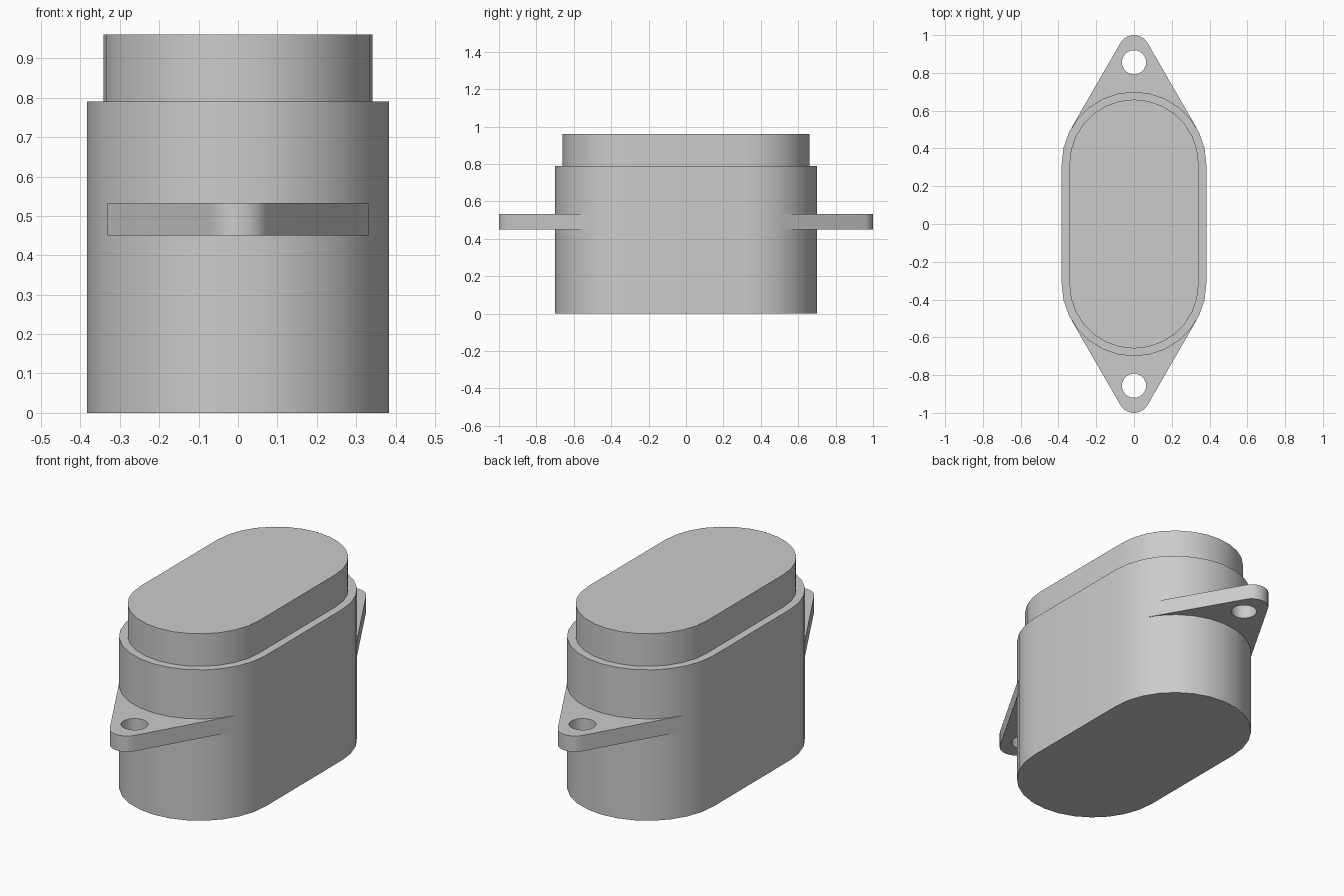
import bpy
import bmesh
from math import sin, cos, radians

if "Cube" in bpy.data.objects:
    bpy.data.objects.remove(bpy.data.objects["Cube"])

grey = bpy.data.materials.new("plain grey")
grey.use_nodes = True
colour = (0.6, 0.6, 0.6, 1)
grey.diffuse_color = colour
grey.node_tree.nodes["Principled BSDF"].inputs["Base Color"].default_value = colour

END_Y = 0.317      # centre of the rounded body ends
BODY_R = 0.383


def arc(cy, r, start, end, steps):
    """Points on a circle centred at (0, cy), both ends included."""
    angles = [radians(start + (end - start) * i / steps) for i in range(steps + 1)]
    return [(r * cos(a), cy + r * sin(a)) for a in angles]


def prism(name, loops, z0, z1):
    """Extrude an outline, with any inner hole loops, from z0 to z1."""
    bm = bmesh.new()
    for loop in loops:
        verts = [bm.verts.new((x, y, z0)) for x, y in loop]
        for a, b in zip(verts, verts[1:] + verts[:1]):
            bm.edges.new((a, b))
    if len(loops) == 1:
        bm.faces.new(bm.verts)
    else:
        bmesh.ops.triangle_fill(bm, edges=bm.edges[:], use_beauty=True)
    out = bmesh.ops.extrude_face_region(bm, geom=bm.faces[:], use_keep_orig=True)
    top = [g for g in out["geom"] if isinstance(g, bmesh.types.BMVert)]
    bmesh.ops.translate(bm, verts=top, vec=(0, 0, z1 - z0))
    bmesh.ops.recalc_face_normals(bm, faces=bm.faces[:])
    mesh = bpy.data.meshes.new(name)
    bm.to_mesh(mesh)
    bm.free()
    mesh.materials.append(grey)
    obj = bpy.data.objects.new(name, mesh)
    bpy.context.collection.objects.link(obj)
    bpy.ops.object.select_all(action="DESELECT")
    obj.select_set(True)
    bpy.context.view_layer.objects.active = obj
    bpy.ops.object.shade_smooth_by_angle(angle=radians(30))
    return obj


def stadium(r):
    return arc(END_Y, r, 0, 180, 14) + arc(-END_Y, r, 180, 360, 14)


# Main housing and the narrower raised cap
prism("housing", [stadium(BODY_R)], 0, 0.79)
prism("raised_cap", [stadium(0.342)], 0.79, 0.96)

# Mounting ears: rounded tip, sides tangent to the housing, screw hole
tip = arc(0.917, 0.083, 30, 150, 10)
tx, ty = BODY_R * cos(radians(30)), END_Y + BODY_R * sin(radians(30))
outline = tip + [(-tx, ty), (-0.25, 0.4), (0.25, 0.4), (tx, ty)]
hole = arc(0.856, 0.064, 0, 345, 23)
for name, side in (("back_mounting_ear", 1), ("front_mounting_ear", -1)):
    loops = [[(side * x, side * y) for x, y in loop] for loop in (outline, hole)]
    prism(name, loops, 0.45, 0.533)
